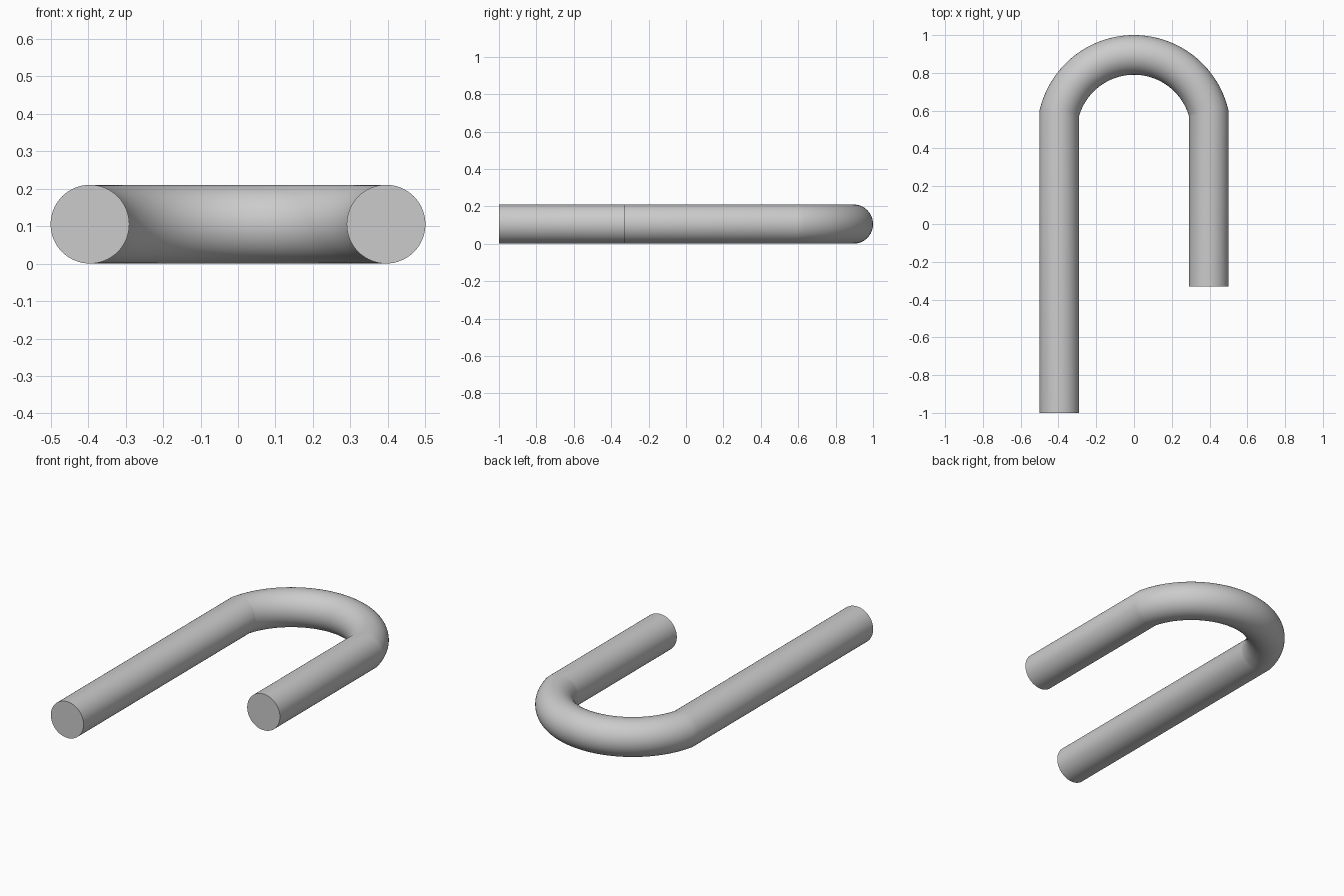
import bpy, bmesh
from math import sin, cos, pi, asin, radians
from mathutils import Vector

if "Cube" in bpy.data.objects:
    bpy.data.objects.remove(bpy.data.objects["Cube"])

R = 0.105            # tube radius
LEG_X = 0.395        # leg centreline offset
JOINT_Y = 0.588      # where the legs meet the bend
TOP_Y = 1.0 - R      # centreline at the top of the bend
SIDES, STEPS = 64, 64

# Centreline: long leg, circular bend, short leg
rise = TOP_Y - JOINT_Y
bend_r = (LEG_X ** 2 + rise ** 2) / (2 * rise)
cy = TOP_Y - bend_r
half = asin(LEG_X / bend_r)
path = [Vector((-LEG_X, -1.0, R))]
for i in range(STEPS + 1):
    a = -half + 2 * half * i / STEPS
    path.append(Vector((bend_r * sin(a), cy + bend_r * cos(a), R)))
path.append(Vector((LEG_X, -0.33, R)))

# Sweep a circle with mitred joints
bm = bmesh.new()
rings = []
up = Vector((0, 0, 1))
for i, p in enumerate(path):
    d_in = (p - path[max(i - 1, 0)]).normalized()
    d_out = (path[min(i + 1, len(path) - 1)] - p).normalized()
    tangent = (d_in + d_out).normalized()
    side = tangent.cross(up) / max(tangent.dot(d_in), tangent.dot(d_out))
    rings.append([bm.verts.new(p + R * (cos(t) * side + sin(t) * up))
                  for t in (2 * pi * k / SIDES for k in range(SIDES))])
for a, b in zip(rings, rings[1:]):
    for k in range(SIDES):
        n = (k + 1) % SIDES
        bm.faces.new((a[k], a[n], b[n], b[k]))

# Flat end caps
bm.faces.new(rings[0])
bm.faces.new(rings[-1])
bmesh.ops.recalc_face_normals(bm, faces=bm.faces)

mesh = bpy.data.meshes.new("hook_rod")
bm.to_mesh(mesh)
bm.free()
rod = bpy.data.objects.new("hook_rod", mesh)
bpy.context.collection.objects.link(rod)
bpy.context.view_layer.objects.active = rod
rod.select_set(True)
bpy.ops.object.shade_smooth_by_angle(angle=radians(30))
